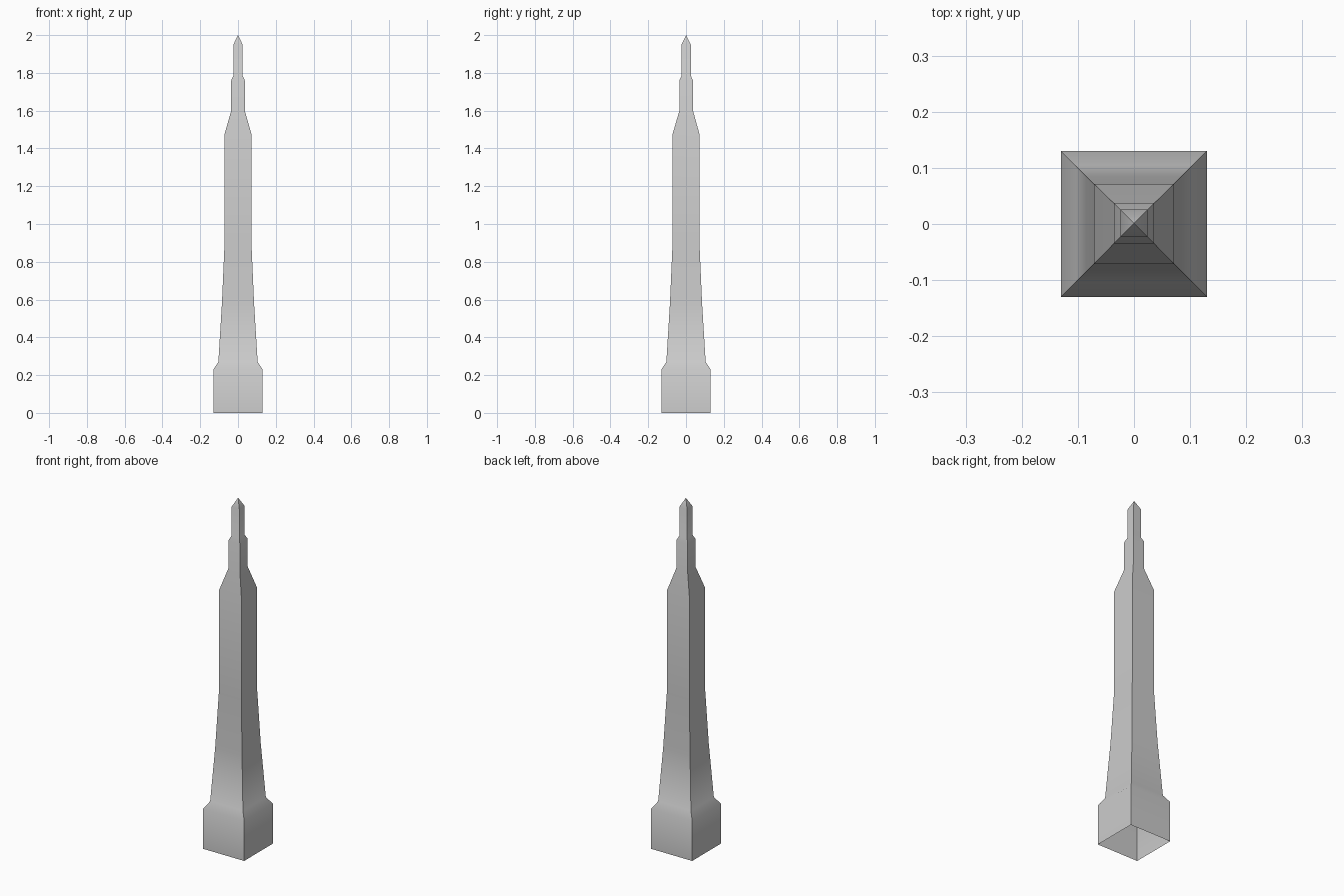
import bpy, bmesh

if "Cube" in bpy.data.objects:
    bpy.data.objects.remove(bpy.data.objects["Cube"])

# Square tower profile: (half width, height, y offset)
PROFILE = [
    (0.13, 0.0, 0), (0.13, 0.23, 0),            # plinth
    (0.104, 0.27, 0),                           # sloped shoulder
    (0.085, 0.58, 0), (0.0715, 0.89, 0),        # flared lower shaft
    (0.0715, 1.475, 0),                         # straight upper shaft
    (0.036, 1.6, 0.001), (0.036, 1.76, 0.001),  # narrow neck
    (0.0245, 1.785, 0.001), (0.0245, 1.95, 0.001),
]

bm = bmesh.new()
rings = []
for half, z, dy in PROFILE:
    rings.append([bm.verts.new((sx * half, sy * half + dy, z))
                  for sx, sy in ((-1, -1), (1, -1), (1, 1), (-1, 1))])

# Walls, left open underneath
for low, high in zip(rings, rings[1:]):
    for i in range(4):
        j = (i + 1) % 4
        bm.faces.new((low[i], low[j], high[j], high[i]))

# Pointed cap
apex = bm.verts.new((0, 0.001, 2.0))
top = rings[-1]
for i in range(4):
    bm.faces.new((top[i], top[(i + 1) % 4], apex))

mesh = bpy.data.meshes.new("tower")
bm.to_mesh(mesh)
bm.free()
tower = bpy.data.objects.new("tower", mesh)
bpy.context.collection.objects.link(tower)

# Soften the shallow bends, keep the corners sharp
bpy.context.view_layer.objects.active = tower
tower.select_set(True)
bpy.ops.object.shade_smooth_by_angle(angle=0.61)
